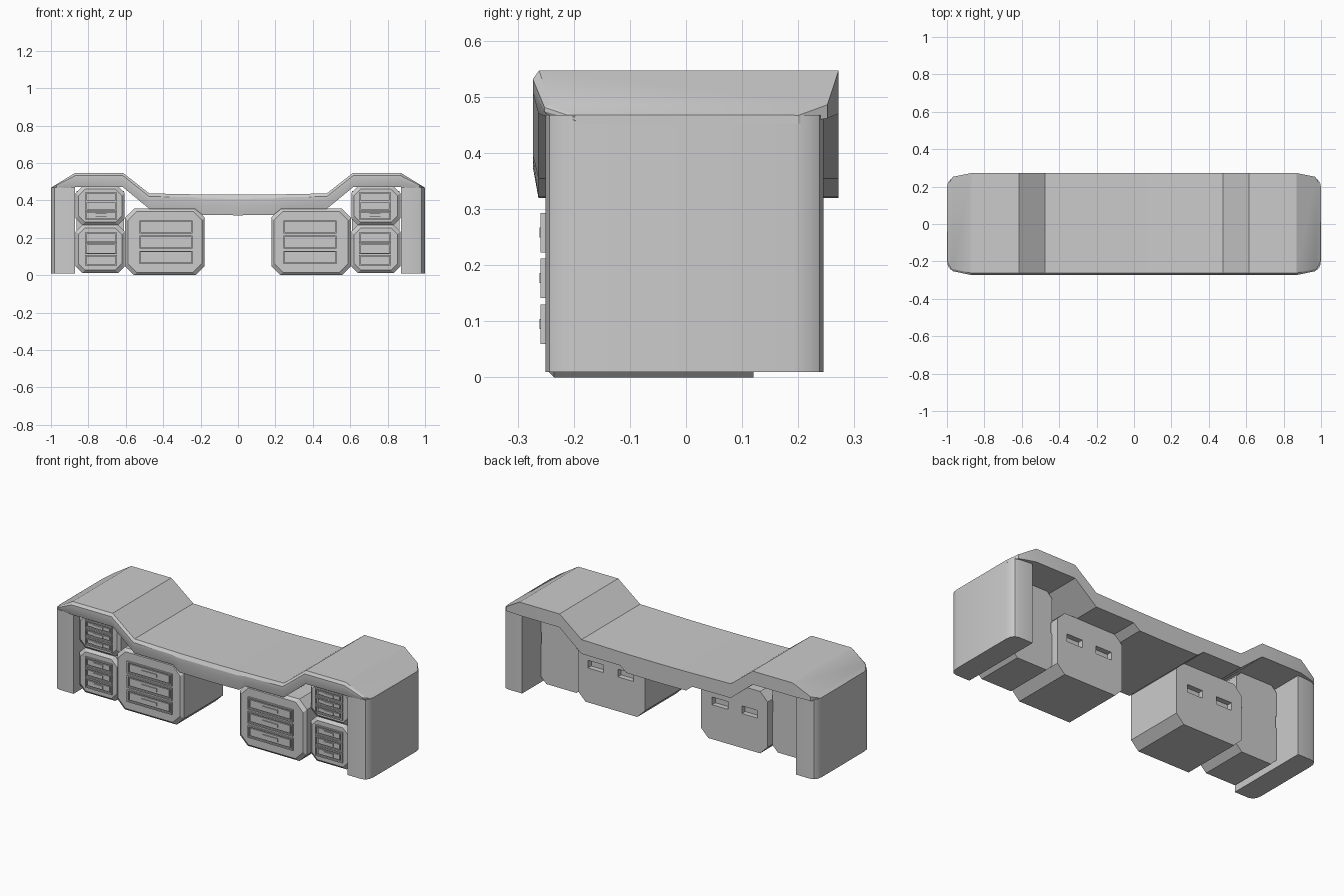
import bpy, bmesh
from math import radians

if "Cube" in bpy.data.objects:
    bpy.data.objects.remove(bpy.data.objects["Cube"])


def finish(name, bm, smooth=0):
    bmesh.ops.recalc_face_normals(bm, faces=bm.faces)
    me = bpy.data.meshes.new(name)
    bm.to_mesh(me)
    bm.free()
    ob = bpy.data.objects.new(name, me)
    bpy.context.collection.objects.link(ob)
    if smooth:
        bpy.ops.object.select_all(action='DESELECT')
        ob.select_set(True)
        bpy.context.view_layer.objects.active = ob
        bpy.ops.object.shade_smooth_by_angle(angle=radians(smooth))
    return ob


def loft(name, rings, smooth=0):
    """Skin a row of equal-sized closed rings and cap the ends."""
    bm = bmesh.new()
    vs = [[bm.verts.new(p) for p in r] for r in rings]
    n = len(vs[0])
    for a, b in zip(vs, vs[1:]):
        for i in range(n):
            j = (i + 1) % n
            bm.faces.new((a[i], a[j], b[j], b[i]))
    bm.faces.new(vs[0])
    bm.faces.new(vs[-1])
    return finish(name, bm, smooth)


def box(name, x0, x1, y0, y1, z0, z1):
    return loft(name, [[(x0, y, z0), (x1, y, z0), (x1, y, z1), (x0, y, z1)]
                       for y in (y0, y1)])


def octagon(x0, x1, z0, z1, c, y, inset=0):
    x0, x1, z0, z1 = x0 + inset, x1 - inset, z0 + inset, z1 - inset
    return [(x0 + c, y, z0), (x1 - c, y, z0), (x1, y, z0 + c), (x1, y, z1 - c),
            (x1 - c, y, z1), (x0 + c, y, z1), (x0, y, z1 - c), (x0, y, z0 + c)]


def cabinet(name, x0, x1, z0, z1, c, yf, yb):
    return loft(name, [octagon(x0, x1, z0, z1, c, yf, .015),
                       octagon(x0, x1, z0, z1, c, yf + .015),
                       octagon(x0, x1, z0, z1, c, yb)])


def drawers(name, xc, w, rows, h, yf):
    """Framed drawer fronts, each with a raised panel and a pull."""
    for i, z in enumerate(rows):
        a, b = xc - w / 2, xc + w / 2
        t = .007
        tag = f"{name}_{i + 1}"
        # rim around the drawer
        box(tag + "_rim_top", a, b, yf - .009, yf + .002, z + h / 2 - t, z + h / 2)
        box(tag + "_rim_bottom", a, b, yf - .009, yf + .002, z - h / 2, z - h / 2 + t)
        for x, s in ((a, "left"), (b - t, "right")):
            box(tag + "_rim_" + s, x, x + t, yf - .009, yf + .002, z - h / 2, z + h / 2)
        # drawer face
        box(tag + "_face", a + .016, b - .016, yf - .006, yf + .002,
            z - h / 2 + .013, z + h / 2 - .013)
        # handle
        hw = w * .17
        box(tag + "_handle", xc - hw, xc + hw, yf - .011, yf, z - .009, z + .009)


# Desktop: x, top z, bottom z, front y, back y for one half
half = [(1.0, .467, .452, -.2, .2), (.97, .486, .462, -.252, .252),
        (.87, .547, .47, -.273, .272), (.615, .547, .47, -.273, .272),
        (.475, .437, .355, -.273, .272), (.23, .432, .354, -.273, .272),
        (.19, .431, .322, -.273, .272)]
stations = [(-s[0],) + s[1:] for s in half] + [(0, .43, .32, -.273, .272)] + half[::-1]
rings = []
for x, zt, zb, yf, yb in stations:
    t = zt - zb
    rings.append([(x, yb, zt), (x, yb, zb), (x, yf + .01, zb), (x, yf, zb + t * .5),
                  (x, yf, zt - t * .2), (x, yf + .011, zt)])
loft("desktop", rings, 25)

for s, side in ((-1, "left"), (1, "right")):
    # End panels with rounded outer corners
    plan = [(.872, -.25), (.96, -.25), (.982, -.243), (.995, -.225), (1, -.195),
            (1, .19), (.995, .22), (.982, .238), (.96, .245), (.872, .245)]
    loft(side + "_end_panel", [[(s * x, y, z) for x, y in plan] for z in (.01, .468)], 30)

    # Large pedestal with two slots in its back
    xs = sorted((s * .178, s * .604))
    body = cabinet(side + "_large_cabinet", *xs, 0, .356, .048, -.25, .12)
    for i, x in enumerate((.30, .49)):
        cut = box(f"{side}_slot_cutter_{i + 1}", s * x - .05, s * x + .05, .09, .15, .198, .242)
        cut.hide_render = True
        cut.hide_viewport = True
        cut.display_type = 'WIRE'
        m = body.modifiers.new("slot", 'BOOLEAN')
        m.operation = 'DIFFERENCE'
        m.solver = 'EXACT'
        m.object = cut
    drawers(side + "_large_drawer", s * .385, .285, (.095, .177, .258), .07, -.25)

    # Stacked small cabinets on a shared rear carcass
    xs = sorted((s * .606, s * .868))
    cabinet(side + "_lower_cabinet", *xs, .012, .268, .035, -.215, .08)
    cabinet(side + "_upper_cabinet", *xs, .268, .475, .035, -.215, .08)
    box(side + "_cabinet_carcass", xs[0] + .004, xs[1] - .004, -.15, .079, .045, .45)
    drawers(side + "_lower_drawer", s * .733, .17, (.08, .14, .2), .056, -.215)
    drawers(side + "_upper_drawer", s * .733, .17, (.32, .37, .418), .046, -.215)
